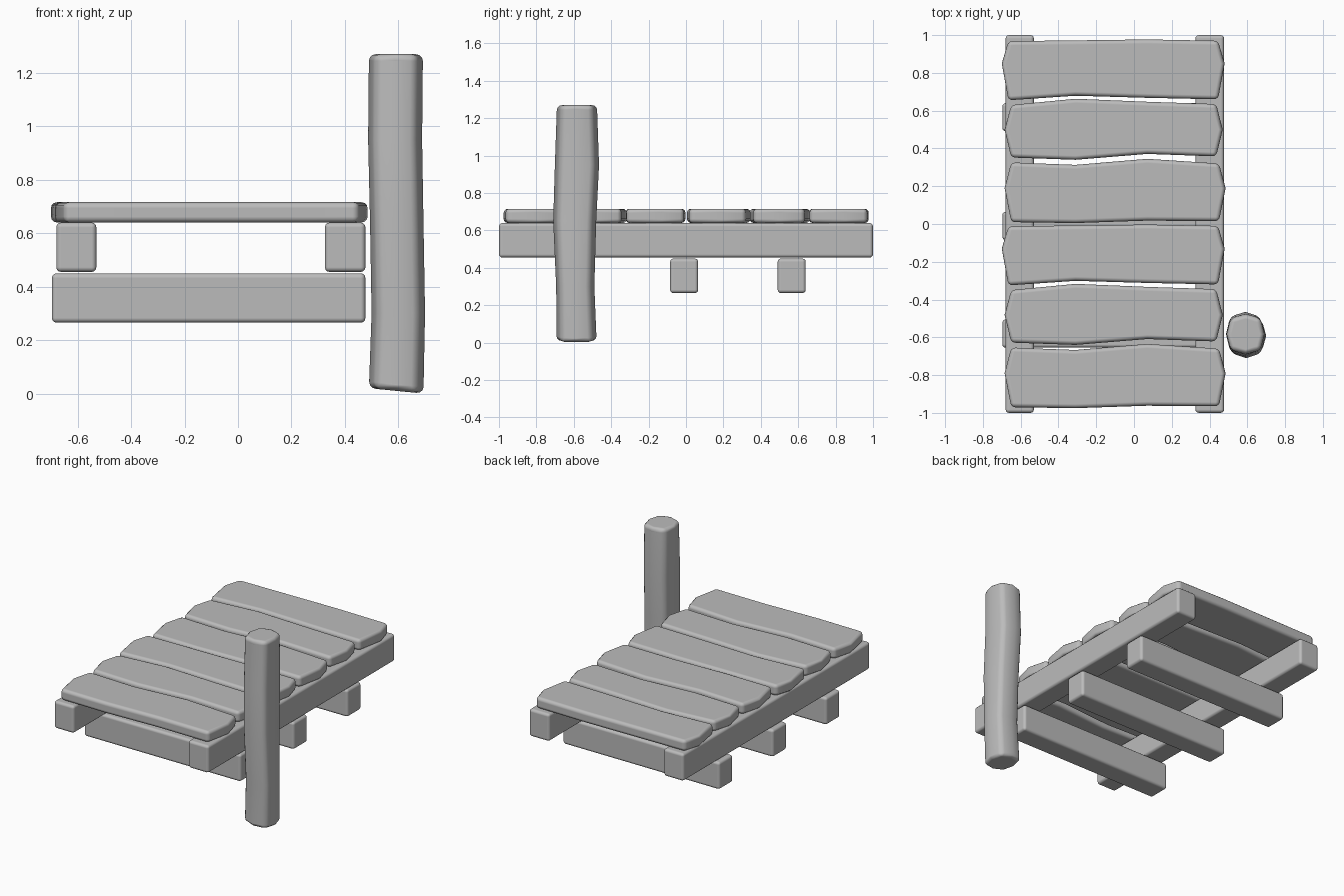
import bpy
import bmesh

if "Cube" in bpy.data.objects:
    bpy.data.objects.remove(bpy.data.objects["Cube"])

# One plain grey for everything
grey = bpy.data.materials.new("plain_grey")
grey.use_nodes = True
colour = (0.5, 0.5, 0.5, 1)
grey.diffuse_color = colour
grey.node_tree.nodes["Principled BSDF"].inputs["Base Color"].default_value = colour


def loft(name, rings, bevel):
    """Skin a stack of matching rings, cap both ends and round the edges."""
    bm = bmesh.new()
    loops = [[bm.verts.new(p) for p in ring] for ring in rings]
    for low, high in zip(loops, loops[1:]):
        for i in range(len(low)):
            j = (i + 1) % len(low)
            bm.faces.new((low[i], low[j], high[j], high[i]))
    bm.faces.new(loops[0])
    bm.faces.new(loops[-1])
    bmesh.ops.recalc_face_normals(bm, faces=bm.faces)
    for face in bm.faces:
        face.smooth = True
    mesh = bpy.data.meshes.new(name)
    bm.to_mesh(mesh)
    bm.free()
    mesh.materials.append(grey)
    obj = bpy.data.objects.new(name, mesh)
    bpy.context.collection.objects.link(obj)
    mod = obj.modifiers.new("rounded_edges", "BEVEL")
    mod.width = bevel
    mod.segments = 3
    mod.limit_method = "ANGLE"
    mod.angle_limit = 0.7
    mod.harden_normals = True
    return obj


def prism(name, outline, bottom, top, bevel):
    return loft(name, [[(x, y, z) for x, y in outline] for z in (bottom, top)], bevel)


def beam(name, x0, x1, y0, y1, z0, z1):
    return prism(name, [(x0, y0), (x1, y0), (x1, y1), (x0, y1)], z0, z1, 0.018)


# Long side rails
beam("rail_right", -0.68, -0.53, -1, 1, 0.455, 0.64)
beam("rail_left", 0.325, 0.477, -1, 1, 0.455, 0.64)

# Cross beams under the rails
for label, y in (("front", -0.58), ("middle", -0.01), ("back", 0.565)):
    beam("cross_beam_" + label, -0.697, 0.477, y - 0.075, y + 0.075, 0.265, 0.45)

# Deck planks: three worn outlines, each laid twice
# (left end x, right end x, end y, back edge ys, front edge ys)
shapes = [
    (-0.7, 0.48, 0.85, (0.968, 0.972, 0.977, 0.97), (0.655, 0.679, 0.668, 0.66)),
    (-0.685, 0.47, 0.5, (0.63, 0.663, 0.647, 0.635), (0.352, 0.34, 0.371, 0.358)),
    (-0.685, 0.485, 0.19, (0.326, 0.313, 0.345, 0.32), (0.01, 0.005, 0.018, 0.015)),
]
for row in range(2):
    for n, (x0, x1, mid, back, front) in enumerate(shapes):
        shift = -0.98 * row
        xs = (x0 + 0.035, -0.31, 0.07, x1 - 0.035)
        outline = [(x0, mid + shift)]
        outline += [(x, y + shift) for x, y in zip(xs, front)]
        outline += [(x1, mid + shift)]
        outline += [(x, y + shift) for x, y in zip(reversed(xs), reversed(back))]
        prism(f"plank_{row * 3 + n + 1}", outline, 0.64, 0.716, 0.022)

# Mooring post: slightly bent eight-sided log
section = [(-1, 0), (-0.78, -0.78), (0, -1), (0.78, -0.78),
           (1, 0), (0.78, 0.78), (0, 1), (-0.78, 0.78)]
# (height, centre x, centre y, half width, half depth)
levels = [(0, 0.592, -0.585, 0.102, 0.107), (0.3, 0.6, -0.592, 0.1, 0.102),
          (0.65, 0.594, -0.595, 0.1, 0.115), (0.95, 0.588, -0.583, 0.101, 0.118),
          (1.27, 0.591, -0.583, 0.101, 0.107)]
rings = [[(cx + u * w, cy + v * d, z + (0.01 * (1 - u) if z == 0 else 0))
          for u, v in section] for z, cx, cy, w, d in levels]
loft("post", rings, 0.025)
